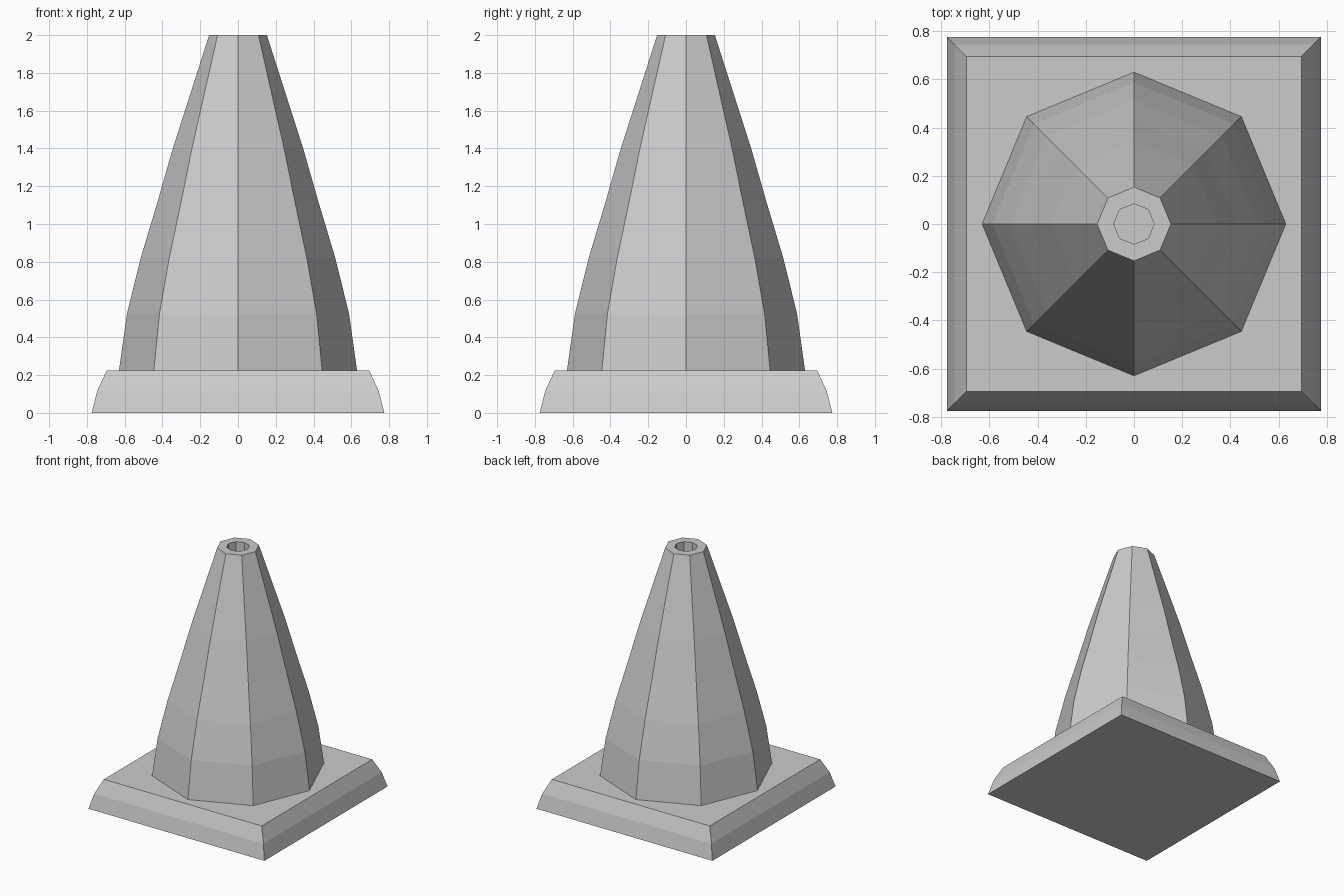
import bpy
import bmesh
from math import cos, sin, pi

cube = bpy.data.objects.get("Cube")
if cube:
    bpy.data.objects.remove(cube, do_unlink=True)

# Single plain grey material
grey = bpy.data.materials.new("plain grey")
grey.use_nodes = True
colour = (0.6, 0.6, 0.6, 1.0)
grey.diffuse_color = colour
grey.node_tree.nodes["Principled BSDF"].inputs["Base Color"].default_value = colour


def loft(name, sides, profile, turn=0.0):
    """Stack regular rings of (radius, height), join them and cap both ends."""
    bm = bmesh.new()
    rings = []
    for r, z in profile:
        angles = [turn + 2 * pi * i / sides for i in range(sides)]
        rings.append([bm.verts.new((r * cos(a), r * sin(a), z)) for a in angles])
    for low, high in zip(rings, rings[1:]):
        for i in range(sides):
            j = (i + 1) % sides
            bm.faces.new((low[i], low[j], high[j], high[i]))
    bm.faces.new(rings[0][::-1])
    bm.faces.new(rings[-1])
    bmesh.ops.recalc_face_normals(bm, faces=bm.faces)
    mesh = bpy.data.meshes.new(name)
    bm.to_mesh(mesh)
    bm.free()
    mesh.materials.append(grey)
    obj = bpy.data.objects.new(name, mesh)
    bpy.context.collection.objects.link(obj)
    return obj


# Square foot with two-step chamfered sides
half_widths = [(0.775, 0.0), (0.745, 0.117), (0.695, 0.225)]
loft("base_plate", 4, [(w * 2 ** 0.5, z) for w, z in half_widths], pi / 4)

# Eight-sided curved cone, folding over the rim into the top socket
outer = [(0.63, 0.225), (0.588, 0.525), (0.515, 0.82),
         (0.428, 1.11), (0.345, 1.4), (0.153, 2.0)]
socket = [(0.084, 2.0), (0.084, 1.8)]
loft("cone_body", 8, outer + socket)
